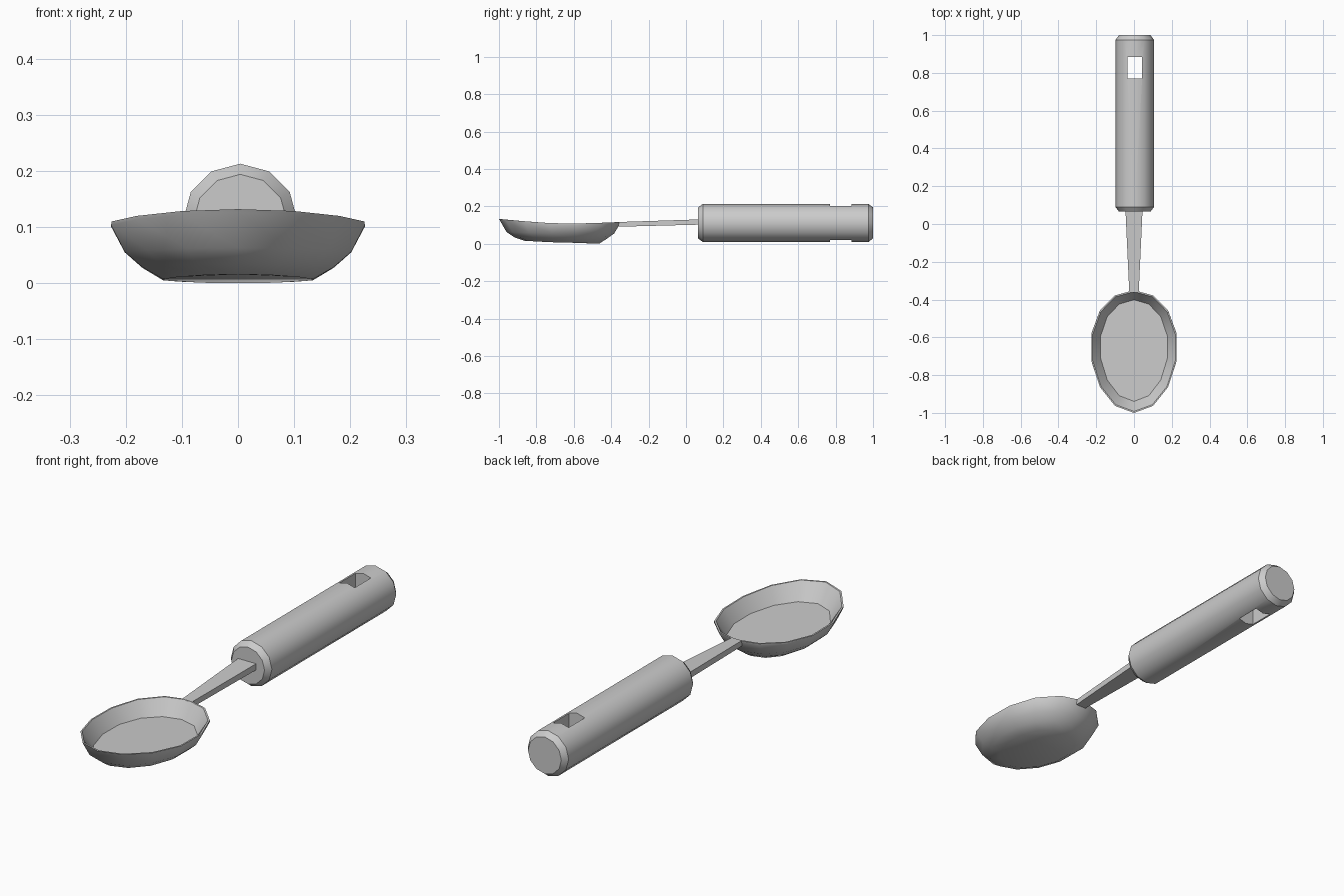
import bpy
import bmesh
from math import sin, cos, pi, radians

cube = bpy.data.objects.get("Cube")
if cube:
    bpy.data.objects.remove(cube, do_unlink=True)

grey = bpy.data.materials.new("light grey")
grey.use_nodes = True
grey.diffuse_color = (0.6, 0.6, 0.6, 1)
grey.node_tree.nodes["Principled BSDF"].inputs["Base Color"].default_value = grey.diffuse_color


def loft(name, rings):
    """Skin a list of equal-length point rings and cap both ends."""
    bm = bmesh.new()
    loops = [[bm.verts.new(p) for p in ring] for ring in rings]
    n = len(loops[0])
    for a, b in zip(loops, loops[1:]):
        for i in range(n):
            j = (i + 1) % n
            bm.faces.new((a[i], a[j], b[j], b[i]))
    bm.faces.new(loops[0])
    bm.faces.new(loops[-1])
    bmesh.ops.recalc_face_normals(bm, faces=bm.faces)
    mesh = bpy.data.meshes.new(name)
    bm.to_mesh(mesh)
    bm.free()
    mesh.materials.append(grey)
    obj = bpy.data.objects.new(name, mesh)
    bpy.context.collection.objects.link(obj)
    return obj


def smooth(obj, angle):
    bpy.ops.object.select_all(action='DESELECT')
    obj.select_set(True)
    bpy.context.view_layer.objects.active = obj
    bpy.ops.object.shade_smooth_by_angle(angle=radians(angle))


def rect(y, half_width, z0, z1, x=0):
    return [(x - half_width, y, z0), (x + half_width, y, z0),
            (x + half_width, y, z1), (x - half_width, y, z1)]


# Handle: twelve-sided bar with chamfered ends
def handle_ring(y, r):
    return [(0.004 + r * sin(i * pi / 6), y, 0.111 + r * cos(i * pi / 6))
            for i in range(12)]


handle = loft("handle", [handle_ring(0.065, 0.083), handle_ring(0.09, 0.102),
                         handle_ring(0.975, 0.102), handle_ring(1.0, 0.083)])

# Hanging hole cut through the handle
cutter = loft("hole_cutter", [rect(0.77, 0.039, -0.2, 0.4, 0.004),
                              rect(0.885, 0.039, -0.2, 0.4, 0.004)])
cutter.hide_render = True
cut = handle.modifiers.new("hanging_hole", 'BOOLEAN')
cut.operation = 'DIFFERENCE'
cut.solver = 'EXACT'
cut.object = cutter
bpy.context.view_layer.objects.active = handle
bpy.ops.object.modifier_apply(modifier=cut.name)
bpy.data.objects.remove(cutter, do_unlink=True)
smooth(handle, 35)

# Neck: flat tapered strip
loft("neck", [rect(0.07, 0.045, 0.102, 0.13), rect(-0.362, 0.025, 0.091, 0.116)])


# Bowl: fourteen-sided oval shell; lift raises the tip and heel of each ring
def bowl_ring(rx, ry, yc, z, front_lift, back_lift):
    ring = []
    for i in range(14):
        s, c = sin(i * pi / 7), cos(i * pi / 7)
        lift = (back_lift if c > 0 else front_lift) * abs(c) ** 1.4
        ring.append((rx * s, yc + ry * c + 0.07 * ry * s * s, z + lift))
    return ring


bowl = loft("bowl", [
    bowl_ring(0.137, 0.200, -0.665, 0.006, 0.010, -0.006),
    bowl_ring(0.175, 0.245, -0.672, 0.028, 0.006, -0.004),
    bowl_ring(0.207, 0.288, -0.672, 0.055, 0.008, 0.000),
    bowl_ring(0.232, 0.322, -0.674, 0.100, 0.026, 0.008),
    bowl_ring(0.231, 0.325, -0.675, 0.107, 0.025, 0.009),
    bowl_ring(0.224, 0.317, -0.675, 0.107, 0.025, 0.009),
    bowl_ring(0.181, 0.269, -0.670, 0.049, 0.006, -0.004),
])
smooth(bowl, 40)
